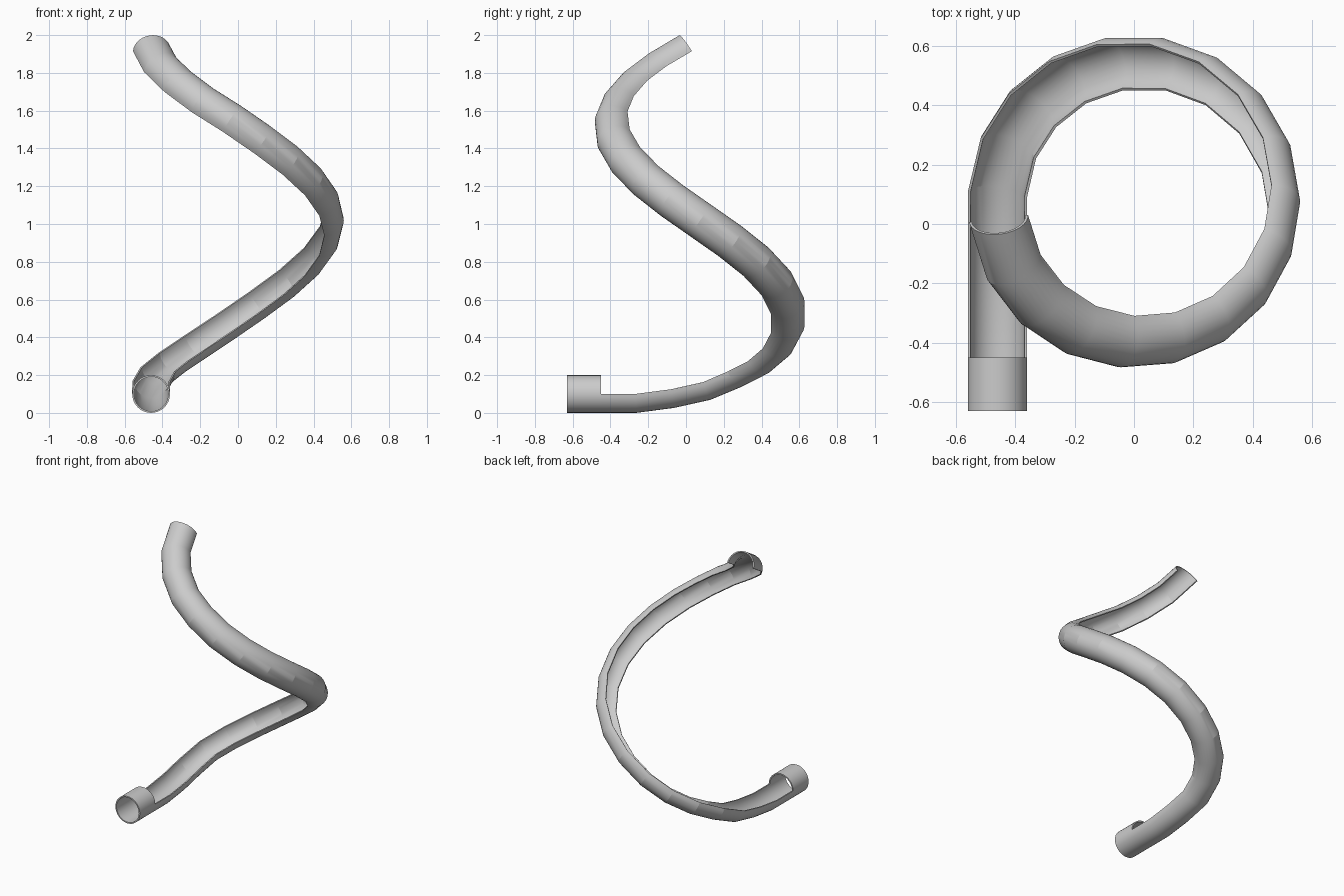
import bpy, bmesh
from math import sin, cos, pi, radians, asin
from mathutils import Vector

if "Cube" in bpy.data.objects:
    bpy.data.objects.remove(bpy.data.objects["Cube"])

R_OUT, R_IN = 0.1, 0.091
RADIUS, CY, X0 = 0.46, 0.075, -0.46


def sweep(name, frames, a0, a1, steps):
    """Sweep a thick arc along frames of (point, side, opening direction)."""
    bm = bmesh.new()
    full = abs(a1 - a0 - 2 * pi) < 1e-6
    n = steps if full else steps + 1
    rings = []
    for p, w, o in frames:
        ring = []
        for r in (R_OUT, R_IN):
            row = []
            for i in range(n):
                t = a0 + (a1 - a0) * i / steps
                row.append(bm.verts.new(p + r * (cos(t) * w - sin(t) * o)))
            ring.append(row)
        rings.append(ring)
    for A, B in zip(rings, rings[1:]):
        for i in range(steps):
            j = (i + 1) % n
            for k in (0, 1):
                bm.faces.new((A[k][i], A[k][j], B[k][j], B[k][i]))
        if not full:
            for i in (0, n - 1):
                bm.faces.new((A[0][i], B[0][i], B[1][i], A[1][i]))
    for E in (rings[0], rings[-1]):
        for i in range(steps):
            j = (i + 1) % n
            bm.faces.new((E[0][i], E[0][j], E[1][j], E[1][i]))
    bmesh.ops.recalc_face_normals(bm, faces=bm.faces)
    me = bpy.data.meshes.new(name)
    bm.to_mesh(me)
    bm.free()
    ob = bpy.data.objects.new(name, me)
    bpy.context.collection.objects.link(ob)
    return ob


# Path: level run-out, then one climbing turn
path = [Vector((X0, y, z)) for y, z in
        ((-0.45, 0.1), (-0.27, 0.1), (-0.08, 0.125), (0.1, 0.165))]
turn = [(157, 0.23), (138, 0.295), (119, 0.375)]
turn += [(a, 1.02 - 0.0055 * a) for a in (100, 80, 60, 40, 20, 0, -19, -38, -57, -76, -95)]
turn += [(-114, 1.635), (-133, 1.73), (-152, 1.82), (-173, 1.915)]
path += [Vector((RADIUS * cos(radians(a)), CY + RADIUS * sin(radians(a)), z)) for a, z in turn]

# Tangents, with the channel rolling over by half a turn as it climbs
up = Vector((0, 0, 1))
tangents = []
for i, p in enumerate(path):
    if i == 0:
        t = path[1] - p
    elif i == len(path) - 1:
        a = radians(turn[-1][0])
        t = Vector((sin(a), -cos(a), 0.63))
    else:
        t = (p - path[i - 1]).normalized() + (path[i + 1] - p).normalized()
    tangents.append(t.normalized())
rolls = [0.0]
for s, t in zip(tangents, tangents[1:]):
    heading = abs(s.xy.angle_signed(t.xy))
    rolls.append(rolls[-1] + heading * sin((asin(s.z) + asin(t.z)) / 2))
frames = []
for p, t, roll in zip(path, tangents, rolls):
    roll *= pi / rolls[-1]
    side = t.cross(up).normalized()
    u = side.cross(t)
    frames.append((p, cos(roll) * side - sin(roll) * u, cos(roll) * u + sin(roll) * side))
sweep("slide_channel", frames, 0, pi, 16)

# Closed tube at the lower end
x = Vector((1, 0, 0))
sweep("exit_tube", [(Vector((X0, y, 0.1)), x, up) for y in (-0.63, -0.45)], 0, 2 * pi, 32)

for ob in bpy.context.collection.objects:
    ob.select_set(True)
    bpy.context.view_layer.objects.active = ob
bpy.ops.object.shade_smooth_by_angle(angle=radians(15))
